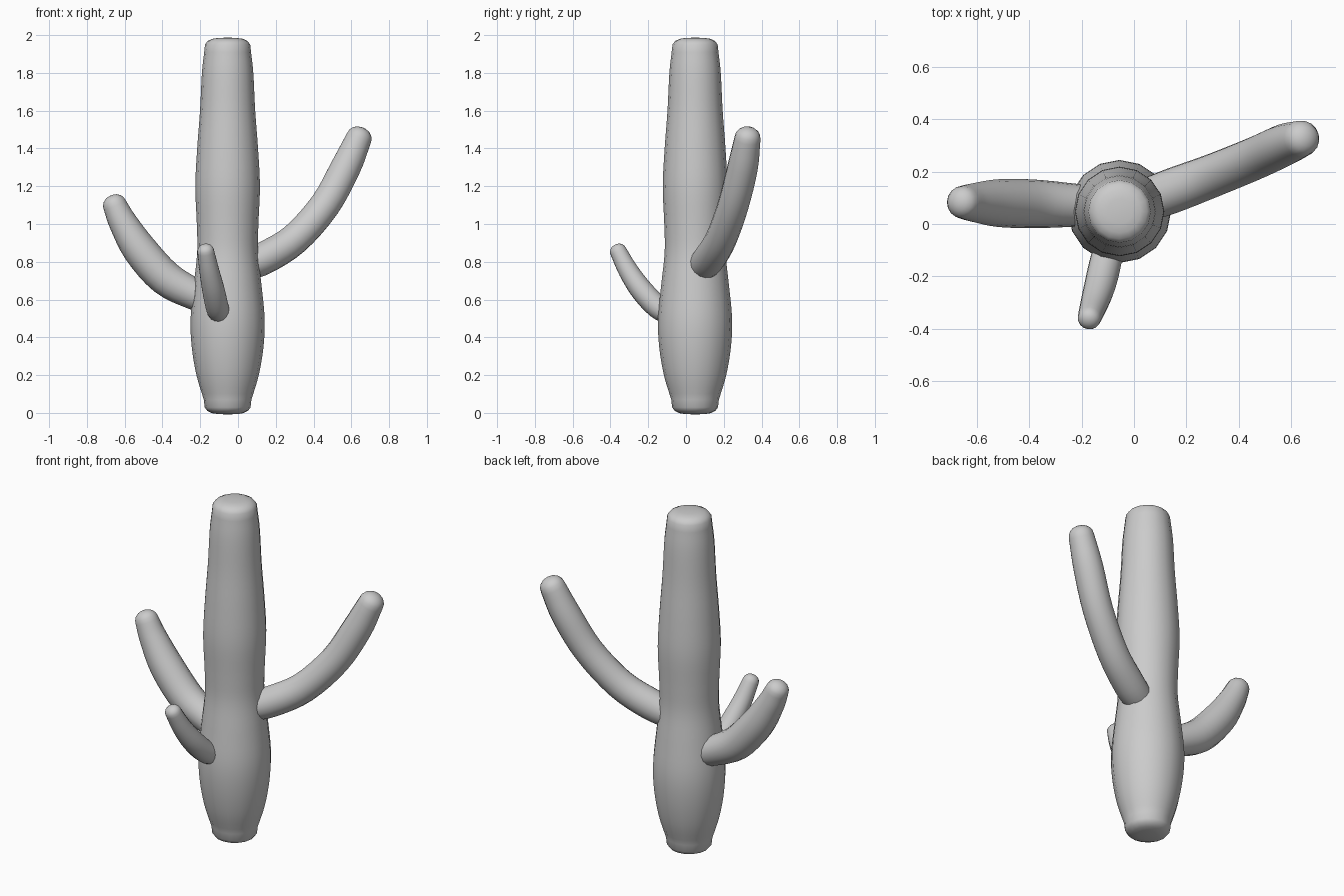
import bpy, bmesh, math
from mathutils import Vector

if "Cube" in bpy.data.objects:
    bpy.data.objects.remove(bpy.data.objects["Cube"])

SIDES = 16


def catmull(pts, steps):
    # Smooth curve through (x, y, z, radius) points
    p = [Vector(q) for q in pts]
    p = [2 * p[0] - p[1]] + p + [2 * p[-1] - p[-2]]
    out = []
    for i in range(1, len(p) - 2):
        a, b, c, d = p[i - 1:i + 3]
        for k in range(steps):
            t = k / steps
            out.append(0.5 * (2 * b + (c - a) * t + (2 * a - 5 * b + 4 * c - d) * t * t
                              + (3 * b - a - 3 * c + d) * t ** 3))
    out.append(p[-2])
    return out


def limb(name, pts, cap, power=1.0, steps=4):
    # Rounded tube; cap = dome depth as a fraction of the end radius
    c = catmull(pts, steps)
    pos = [Vector(q[:3]) for q in c]
    n = len(c)
    rings = []
    for i in range(n):
        tan = (pos[min(i + 1, n - 1)] - pos[max(i - 1, 0)]).normalized()
        dome = [(math.cos(a) ** power, math.sin(a) ** power)
                for a in (math.radians(v) for v in (20, 40, 60, 78))]
        r = c[i][3]
        if i == 0:
            rings += [(pos[i] - tan * r * cap * h, tan, r * w) for w, h in reversed(dome)]
        rings.append((pos[i], tan, r))
        if i == n - 1:
            rings += [(pos[i] + tan * r * cap * h, tan, r * w) for w, h in dome]
    bm = bmesh.new()
    loops = []
    side = Vector((1, 0, 0)) if abs(rings[0][1].x) < 0.6 else Vector((0, 1, 0))
    for o, tan, r in rings:
        side = (side - tan * side.dot(tan)).normalized()
        up = tan.cross(side)
        loops.append([bm.verts.new(o + r * (math.cos(a) * side + math.sin(a) * up))
                      for a in (2 * math.pi * k / SIDES for k in range(SIDES))])
    for a, b in zip(loops, loops[1:]):
        for k in range(SIDES):
            j = (k + 1) % SIDES
            bm.faces.new((a[k], a[j], b[j], b[k]))
    # Close both ends with a fan to the pole
    for loop, (o, tan, r), end, s in ((loops[0], rings[0], c[0], -1), (loops[-1], rings[-1], c[-1], 1)):
        pole = bm.verts.new(Vector(end[:3]) + tan * s * end[3] * cap)
        for k in range(SIDES):
            bm.faces.new((loop[k], loop[(k + 1) % SIDES], pole))
    bmesh.ops.recalc_face_normals(bm, faces=bm.faces)
    for f in bm.faces:
        f.smooth = True
    me = bpy.data.meshes.new(name)
    bm.to_mesh(me)
    bm.free()
    ob = bpy.data.objects.new(name, me)
    bpy.context.collection.objects.link(ob)
    return ob


# Trunk: height and radius
trunk = [(0.07, 0.126), (0.2, 0.165), (0.35, 0.19), (0.5, 0.196), (0.68, 0.179), (0.85, 0.161),
         (1.0, 0.163), (1.2, 0.171), (1.4, 0.161), (1.6, 0.146), (1.8, 0.136), (1.91, 0.124)]
limb("trunk", [(-0.055, 0.048, z, r) for z, r in trunk], 0.09 / 0.124 * 0.85, 0.6).location.z = 0.0

# Right arm
limb("right_arm", [(0.03, 0.085, 0.775, 0.08), (0.14, 0.125, 0.82, 0.086), (0.3, 0.185, 0.92, 0.083),
                   (0.46, 0.25, 1.1, 0.082), (0.57, 0.3, 1.3, 0.081), (0.637, 0.325, 1.448, 0.07)], 0.95, 0.9)

# Left arm
limb("left_arm", [(-0.14, 0.068, 0.595, 0.075), (-0.235, 0.072, 0.63, 0.083), (-0.385, 0.077, 0.715, 0.093),
                  (-0.52, 0.08, 0.865, 0.091), (-0.61, 0.082, 1.01, 0.075), (-0.65, 0.083, 1.095, 0.064)], 0.95, 0.9)

# Small front arm
limb("front_arm", [(-0.095, -0.08, 0.52, 0.055), (-0.11, -0.15, 0.56, 0.061), (-0.13, -0.235, 0.65, 0.06),
                   (-0.152, -0.305, 0.752, 0.053), (-0.17, -0.357, 0.852, 0.045)], 0.95, 0.9)
